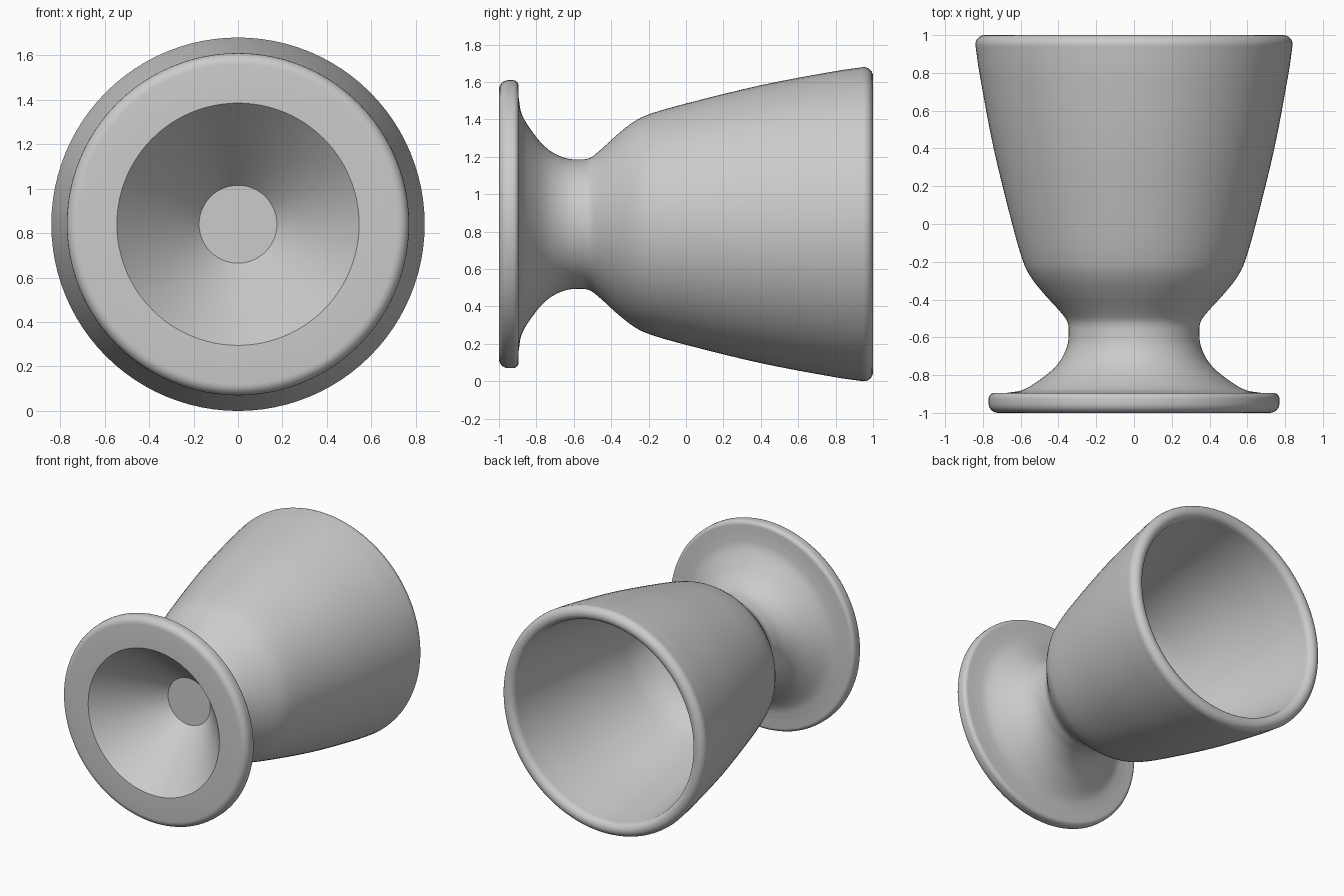
import bpy, bmesh, math
from mathutils import Vector

old = bpy.data.objects.get("Cube")
if old:
    bpy.data.objects.remove(old, do_unlink=True)

AXIS_Z = 0.84
SEGMENTS = 96

grey = bpy.data.materials.new("plain grey")
grey.use_nodes = True
colour = (0.6, 0.6, 0.6, 1)
grey.diffuse_color = colour
grey.node_tree.nodes["Principled BSDF"].inputs["Base Color"].default_value = colour


def smooth_path(points, steps=5):
    """Catmull-Rom curve through (radius, y) points."""
    pts = [Vector(p) for p in points]
    pts = [2 * pts[0] - pts[1]] + pts + [2 * pts[-1] - pts[-2]]
    out = []
    for a, b, c, d in zip(pts, pts[1:], pts[2:], pts[3:]):
        for i in range(steps):
            t = i / steps
            out.append(0.5 * (2 * b + (c - a) * t + (2 * a - 5 * b + 4 * c - d) * t**2
                              + (3 * b - a - 3 * c + d) * t**3))
    return out + [pts[-2]]


def arc(centre, radius, start, end, steps=6):
    """Rounded profile corner, angles in degrees."""
    angles = [math.radians(start + (end - start) * i / steps) for i in range(steps + 1)]
    return [Vector(centre) + radius * Vector((math.cos(a), math.sin(a))) for a in angles]


# Underside of the foot: conical recess and flat ring
profile = [Vector((0, -0.58)), Vector((0.175, -0.58)), Vector((0.545, -1))]
# Rounded foot flange
profile += arc((0.72, -0.95), 0.05, -90, 0) + arc((0.74, -0.925), 0.03, 0, 90)
# Cove, neck and outer bowl
profile += smooth_path([(0.68, -0.895), (0.58, -0.875), (0.465, -0.8), (0.395, -0.73),
                        (0.355, -0.65), (0.346, -0.58), (0.352, -0.52), (0.39, -0.465),
                        (0.485, -0.36), (0.55, -0.275), (0.59, -0.19), (0.645, 0),
                        (0.743, 0.4), (0.815, 0.78), (0.838, 0.935)])
# Rounded rim
profile += arc((0.79, 0.95), 0.05, 0, 180, 12)
# Inner bowl down to its centre
profile += smooth_path([(0.735, 0.9), (0.66, 0.45), (0.56, 0.02), (0.5, -0.16),
                        (0.4, -0.28), (0.22, -0.35), (0, -0.37)])

# Revolve the profile around the cup axis
bm = bmesh.new()
verts = [bm.verts.new((p.x, p.y, 0)) for p in profile]
edges = [bm.edges.new(pair) for pair in zip(verts, verts[1:])]
bmesh.ops.spin(bm, geom=verts + edges, cent=(0, 0, 0), axis=(0, 1, 0),
               angle=math.tau, steps=SEGMENTS)
bmesh.ops.remove_doubles(bm, verts=bm.verts, dist=0.0005)
bmesh.ops.recalc_face_normals(bm, faces=bm.faces)
mesh = bpy.data.meshes.new("egg_cup")
bm.to_mesh(mesh)
bm.free()
mesh.materials.append(grey)

cup = bpy.data.objects.new("egg_cup", mesh)
cup.location.z = AXIS_Z
bpy.context.collection.objects.link(cup)
bpy.ops.object.select_all(action="DESELECT")
cup.select_set(True)
bpy.context.view_layer.objects.active = cup
bpy.ops.object.shade_smooth_by_angle(angle=math.radians(32))
